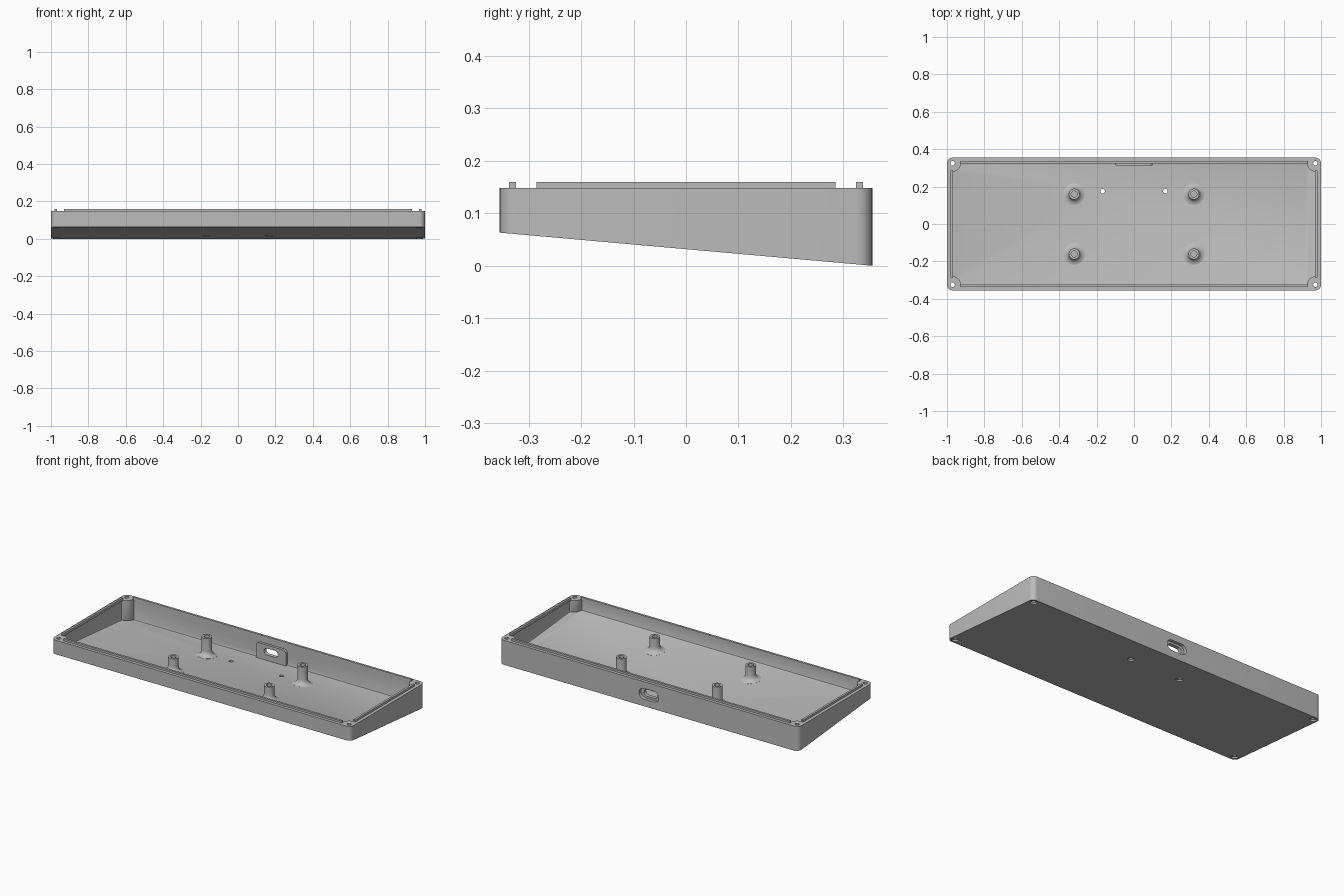
import bpy, bmesh, math
from mathutils import Matrix

if bpy.data.objects.get("Cube"):
    bpy.data.objects.remove(bpy.data.objects["Cube"])

W, D, RIM, LIP = 1.0, 0.355, 0.148, 0.16
BOSS_X, BOSS_Y = 0.97, 0.325
SLOPE, FLOOR = 0.063 / 0.71, 0.018
TILT = -math.atan(SLOPE)

grey = bpy.data.materials.new("plain grey")
grey.use_nodes = True
grey.diffuse_color = (0.5, 0.5, 0.5, 1)
grey.node_tree.nodes["Principled BSDF"].inputs["Base Color"].default_value = (0.5, 0.5, 0.5, 1)


def base_z(y):
    """Height of the sloping underside."""
    return SLOPE * (D - y)


def finish(bm, name):
    bmesh.ops.recalc_face_normals(bm, faces=bm.faces)
    mesh = bpy.data.meshes.new(name)
    bm.to_mesh(mesh)
    bm.free()
    mesh.materials.append(grey)
    obj = bpy.data.objects.new(name, mesh)
    bpy.context.collection.objects.link(obj)
    return obj


def prism(name, outline, bottom, top, chamfer=0):
    """Vertical prism whose underside follows bottom(y)."""
    bm = bmesh.new()
    low = [bm.verts.new((x, y, bottom(y))) for x, y in outline]
    high = [bm.verts.new((x, y, top)) for x, y in outline]
    base = bm.faces.new(low)
    bm.faces.new(high)
    for i in range(len(low)):
        j = (i + 1) % len(low)
        bm.faces.new((low[i], low[j], high[j], high[i]))
    if chamfer:
        bmesh.ops.bevel(bm, geom=list(base.edges), offset=chamfer, segments=2,
                        profile=0.5, affect='EDGES')
    return finish(bm, name)


def cylinder(name, x, y, z, radius, depth, tilt=0):
    bm = bmesh.new()
    place = Matrix.Translation((x, y, z)) @ Matrix.Rotation(tilt, 4, 'X')
    bmesh.ops.create_cone(bm, cap_ends=True, segments=32, radius1=radius,
                          radius2=radius, depth=depth, matrix=place)
    return finish(bm, name)


def box(name, x0, x1, y0, y1, z0, z1):
    return prism(name, [(x0, y0), (x1, y0), (x1, y1), (x0, y1)], lambda y: z0, z1)


def slab(name, outline, y0, y1):
    """Extrude an x-z outline along y."""
    bm = bmesh.new()
    face = bm.faces.new([bm.verts.new((x, y0, z)) for x, z in outline])
    new = bmesh.ops.extrude_face_region(bm, geom=[face])["geom"]
    bmesh.ops.translate(bm, vec=(0, y1 - y0, 0),
                        verts=[g for g in new if isinstance(g, bmesh.types.BMVert)])
    return finish(bm, name)


def slot(half, radius, z):
    """Stadium outline, half wide from centre to end."""
    pts = []
    for side, start in ((1, -90), (-1, 90)):
        for i in range(13):
            a = math.radians(start + 15 * i)
            pts.append((side * (half - radius) + radius * math.cos(a), z + radius * math.sin(a)))
    return pts


def cut(obj, cutter):
    mod = obj.modifiers.new("cut", 'BOOLEAN')
    mod.operation, mod.object, mod.solver = 'DIFFERENCE', cutter, 'EXACT'
    bpy.context.view_layer.objects.active = obj
    bpy.ops.object.modifier_apply(modifier=mod.name)
    bpy.data.objects.remove(cutter)


def corner_loop(radius, start_step, sweep):
    """Arcs round the four screw positions, counter-clockwise."""
    pts = []
    for k, (sx, sy) in enumerate(((1, 1), (-1, 1), (-1, -1), (1, -1))):
        for i in range(9):
            a = math.radians(90 * k + start_step + sweep * i / 8)
            pts.append((sx * BOSS_X + radius * math.cos(a), sy * BOSS_Y + radius * math.sin(a)))
    return pts


# Wedge shell with a hollow that curves around the corner screw bosses
tray = prism("case_tray", corner_loop(0.03, 0, 90), base_z, RIM)
hollow = corner_loop(0.045, 274, -98)
cut(tray, prism("hollow", hollow, lambda y: base_z(y) + FLOOR, RIM + 0.05, 0.008))

# Port surround on the inside of the back wall
r = 0.02
arch = [(-0.1, 0.015), (0.1, 0.015)]
for sx, start in ((1, 0), (-1, 90)):
    for i in range(7):
        a = math.radians(start + 15 * i)
        arch.append((sx * (0.1 - r) + r * math.cos(a), 0.115 - r + r * math.sin(a)))
surround = slab("port_surround", arch, 0.314, 0.33)

# Cable port, with a wider recess on the outside
for part in (tray, surround):
    cut(part, slab("port_hole", slot(0.046, 0.02, 0.075), 0.29, 0.4))
cut(tray, slab("port_recess", slot(0.066, 0.032, 0.075), 0.336, 0.4))

# Screw holes with counterbores underneath
screws = [(sx * BOSS_X, sy * BOSS_Y) for sx in (1, -1) for sy in (1, -1)]
for x, y in screws + [(0.168, 0.175), (-0.168, 0.175)]:
    cut(tray, cylinder("screw_hole", x, y, 0.1, 0.012, 0.4))
    cut(tray, cylinder("counterbore", x, y, base_z(y), 0.019, 0.018, TILT))

# Raised locating lips along the inner edge of the rim
parts = [tray, surround]
for s, end in ((1, "back"), (-1, "front")):
    ys = sorted((s * 0.324, s * 0.337))
    parts.append(box(end + "_lip", -0.93, 0.93, *ys, RIM - 0.004, LIP))
for s, end in ((1, "left"), (-1, "right")):
    xs = sorted((s * 0.968, s * 0.981))
    parts.append(box(end + "_lip", *xs, -0.285, 0.285, RIM - 0.004, LIP))


# Hollow standoffs with flared feet that follow the sloping floor
def standoff(name, x, y):
    floor = base_z(y) + FLOOR
    flare = [(0.058, -0.004), (0.058, 0.0005), (0.046, 0.004), (0.037, 0.011),
             (0.031, 0.02), (0.029, 0.032)]
    rings = [(rad, floor + h, SLOPE) for rad, h in flare]
    rings += [(0.029, RIM, 0), (0.016, RIM, 0), (0.016, RIM - 0.05, 0)]
    bm = bmesh.new()
    n, previous = 32, None
    for rad, z, shear in rings:
        ring = []
        for i in range(n):
            a = math.tau * i / n
            dy = rad * math.sin(a)
            ring.append(bm.verts.new((x + rad * math.cos(a), y + dy, z - shear * dy)))
        if previous:
            for i in range(n):
                j = (i + 1) % n
                bm.faces.new((previous[i], previous[j], ring[j], ring[i]))
        else:
            bm.faces.new(ring)
        previous = ring
    bm.faces.new(previous)
    return finish(bm, name)


for sx, side in ((1, "left"), (-1, "right")):
    for sy, end in ((1, "back"), (-1, "front")):
        parts.append(standoff(f"{end}_{side}_standoff", sx * 0.32, sy * 0.16))

# Smooth the rounded surfaces and keep the edges crisp
bpy.ops.object.select_all(action='DESELECT')
for part in parts:
    part.select_set(True)
bpy.context.view_layer.objects.active = tray
bpy.ops.object.shade_smooth_by_angle(angle=math.radians(30))
